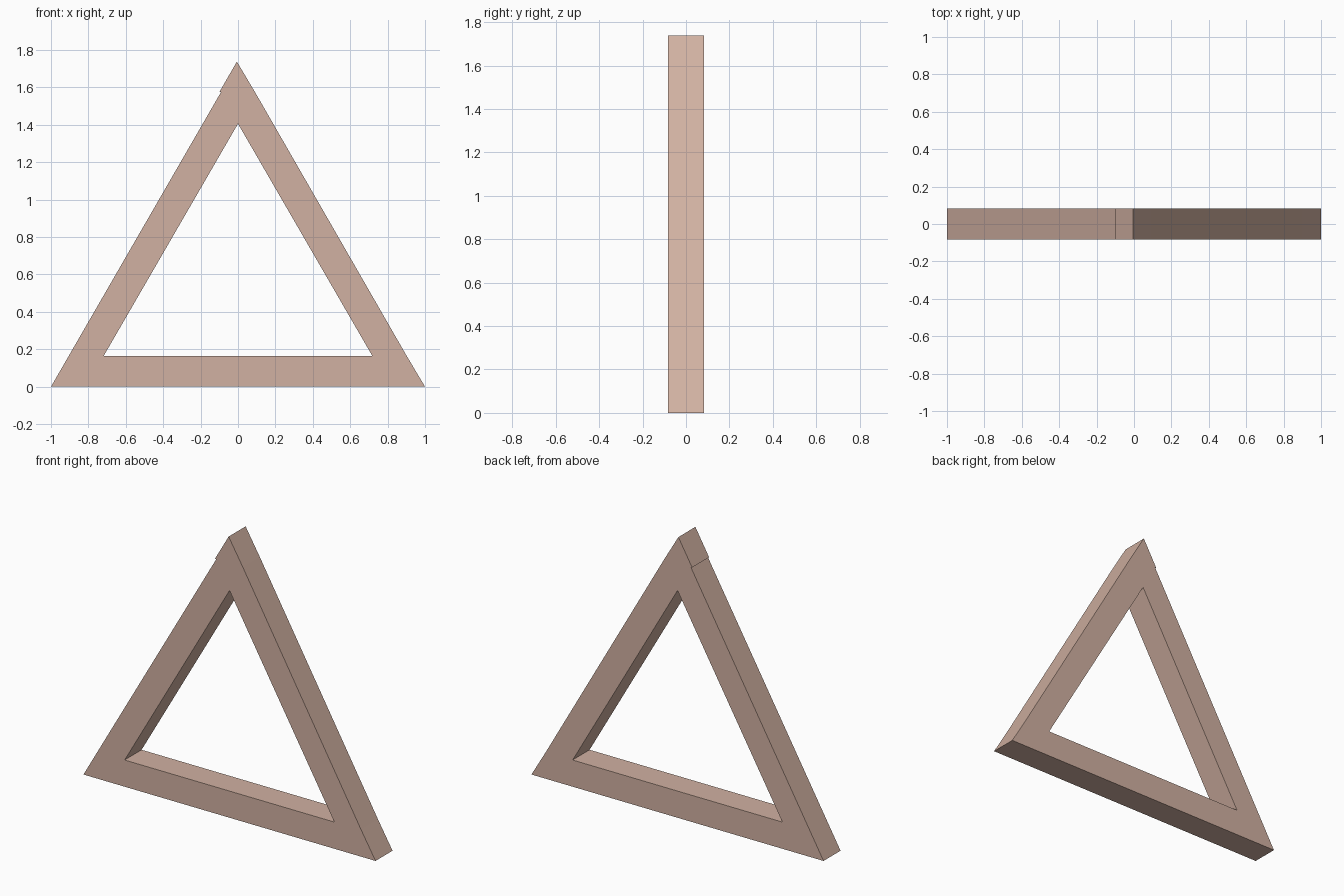
import bpy, bmesh

if "Cube" in bpy.data.objects:
    bpy.data.objects.remove(bpy.data.objects["Cube"])

HALF = 0.083  # half depth in y

# Front profile points (x, z): outer corners, the small apex step, inner corners
points = [
    (-1.0, 0.0), (1.0, 0.0),
    (0.9, 0.168), (0.091, 1.575), (-0.006, 1.738),
    (-0.1, 1.575), (-0.091, 1.575),
    (-0.718, 0.165), (0.718, 0.165), (0.0, 1.406),
]
# Three mitred bars: base, right, left
bars = [(0, 1, 8, 7), (1, 2, 3, 4, 9, 8), (4, 5, 6, 0, 7, 9)]

# Build the front of the frame, then extrude it backwards
bm = bmesh.new()
verts = [bm.verts.new((x, -HALF, z)) for x, z in points]
faces = [bm.faces.new([verts[i] for i in bar]) for bar in bars]
result = bmesh.ops.extrude_face_region(bm, geom=faces, use_keep_orig=True)
moved = [g for g in result["geom"] if isinstance(g, bmesh.types.BMVert)]
bmesh.ops.translate(bm, verts=moved, vec=(0, 2 * HALF, 0))
bmesh.ops.recalc_face_normals(bm, faces=bm.faces[:])

mesh = bpy.data.meshes.new("triangle_frame")
bm.to_mesh(mesh)
bm.free()
frame = bpy.data.objects.new("triangle_frame", mesh)
bpy.context.collection.objects.link(frame)

# Dusty pink finish
mat = bpy.data.materials.new("dusty_pink")
mat.diffuse_color = (0.64, 0.44, 0.36, 1)
mat.use_nodes = True
mat.node_tree.nodes["Principled BSDF"].inputs["Base Color"].default_value = mat.diffuse_color
mesh.materials.append(mat)
